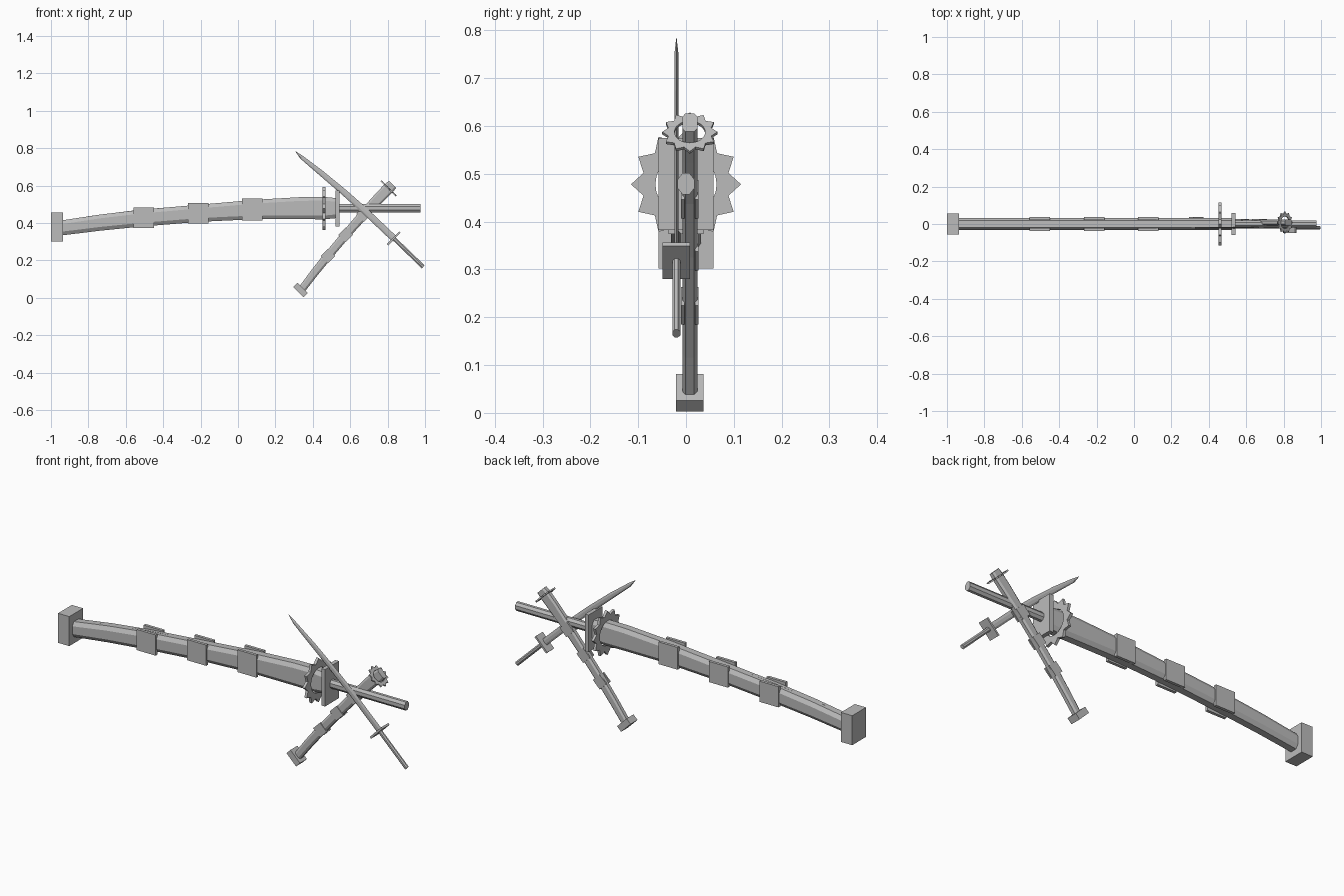
import bpy, bmesh, math
from mathutils import Matrix, Vector

if "Cube" in bpy.data.objects:
    bpy.data.objects.remove(bpy.data.objects["Cube"])

metal = bpy.data.materials.new("plain grey")
metal.diffuse_color = (0.5, 0.5, 0.5, 1)
metal.use_nodes = True
metal.node_tree.nodes["Principled BSDF"].inputs["Base Color"].default_value = metal.diffuse_color


def finish(bm, name, mat):
    bmesh.ops.recalc_face_normals(bm, faces=bm.faces)
    bm.transform(mat)
    me = bpy.data.meshes.new(name)
    bm.to_mesh(me)
    bm.free()
    me.materials.append(metal)
    ob = bpy.data.objects.new(name, me)
    bpy.context.collection.objects.link(ob)
    return ob


def box(name, mat, x, y, z):
    bm = bmesh.new()
    bmesh.ops.create_cube(bm, size=1)
    for v in bm.verts:
        v.co = Vector([(a + b) / 2 + c * (b - a) for c, (a, b) in zip(v.co, (x, y, z))])
    return finish(bm, name, mat)


def loft(name, mat, sections):
    """Skin equal-length rings of points, capping both ends."""
    bm = bmesh.new()
    rings = [[bm.verts.new(p) for p in s] for s in sections]
    n = len(rings[0])
    for a, b in zip(rings, rings[1:]):
        for i in range(n):
            j = (i + 1) % n
            bm.faces.new((a[i], a[j], b[j], b[i]))
    bm.faces.new(rings[0])
    bm.faces.new(rings[-1])
    return finish(bm, name, mat)


def toothed_ring(name, mat, x0, x1, zc, tip, valley, hole, teeth=12):
    bm = bmesh.new()
    n = teeth * 2
    loops = []
    for x, inner in ((x0, 0), (x1, 0), (x1, 1), (x0, 1)):
        ring = []
        for i in range(n):
            r = hole if inner else (valley if i % 2 else tip)
            a = 2 * math.pi * i / n
            ring.append(bm.verts.new((x, r * math.cos(a), zc + r * math.sin(a))))
        loops.append(ring)
    for k in range(4):
        a, b = loops[k], loops[(k + 1) % 4]
        for i in range(n):
            j = (i + 1) % n
            bm.faces.new((a[i], a[j], b[j], b[i]))
    return finish(bm, name, mat)


# Curved centre line and half height of the sheath: x, z, half height
SHEATH = [(-0.95, 0.373, 0.040), (-0.74, 0.402, 0.043), (-0.52, 0.426, 0.045),
          (-0.20, 0.453, 0.046), (0.10, 0.473, 0.052), (0.34, 0.480, 0.059),
          (0.46, 0.480, 0.060), (0.52, 0.480, 0.054)]


def sheath_set(prefix, mat):
    # eight-sided scabbard body
    secs = []
    for x, z, h in SHEATH:
        w, c = 0.031, h - 0.02
        half = [(0.018, h), (w, c), (w, -c), (0.018, -h)]
        pts = half + [(-y, q) for y, q in reversed(half)]
        secs.append([(x, y, z + q) for y, q in pts])
    loft(prefix + "_sheath", mat, secs)
    # end block
    box(prefix + "_sheath_end_block", mat, (-1, -0.935), (-0.057, 0.057), (0.302, 0.456))
    # side plates in three pairs
    for i, (x, z, h) in enumerate([(-0.505, 0.428, 0.054), (-0.213, 0.453, 0.054),
                                   (0.077, 0.473, 0.058)]):
        for side in (-1, 1):
            y = sorted((side * 0.022, side * 0.037))
            box(f"{prefix}_side_plate_{i}_{'left' if side < 0 else 'right'}", mat,
                (x - 0.055, x + 0.055), y, (z - h, z + h))
    # spiked collar
    toothed_ring(prefix + "_spiked_collar", mat, 0.453, 0.467, 0.478, 0.115, 0.092, 0.064)


def sword_set(prefix, mat):
    # curved blade with a flat diamond section
    secs = []
    for x, z, h in [(-0.885, 0.418, 0.002), (-0.79, 0.418, 0.020), (-0.52, 0.442, 0.030),
                    (-0.20, 0.464, 0.034), (0.10, 0.476, 0.036), (0.53, 0.480, 0.036)]:
        t = min(0.008, h * 0.4)
        secs.append([(x, 0, z + h), (x, t, z + h * 0.3), (x, t, z - h * 0.5), (x, 0, z - h),
                     (x, -t, z - h * 0.5), (x, -t, z + h * 0.3)])
    loft(prefix + "_blade", mat, secs)
    # guard plate
    box(prefix + "_guard", mat, (0.522, 0.543), (-0.058, 0.058), (0.382, 0.575))
    # eight-sided grip
    ring = [(0.019 * math.cos(a), 0.024 * math.sin(a))
            for a in (math.pi * (i + 0.5) / 4 for i in range(8))]
    loft(prefix + "_grip", mat, [[(x, y, 0.479 + z) for y, z in ring] for x in (0.53, 0.975)])


def placed(pivot, target, scale, degrees):
    """Scale and tilt in the xz plane so that pivot lands on target."""
    return (Matrix.Translation(target) @ Matrix.Rotation(math.radians(-degrees), 4, 'Y')
            @ Matrix.Scale(scale, 4) @ Matrix.Translation(-Vector(pivot)))


# Long sword in its sheath
sheath_set("long", Matrix.Identity(4))
sword_set("long", Matrix.Identity(4))
# Short sheath tilted upward, short sword crossing in front of it
sheath_set("short", placed((-0.967, 0, 0.378), (0.334, 0.008, 0.042), 0.503, 45))
sword_set("short", placed((0.532, 0, 0.478), (0.832, -0.02, 0.318), 0.495, -44))
